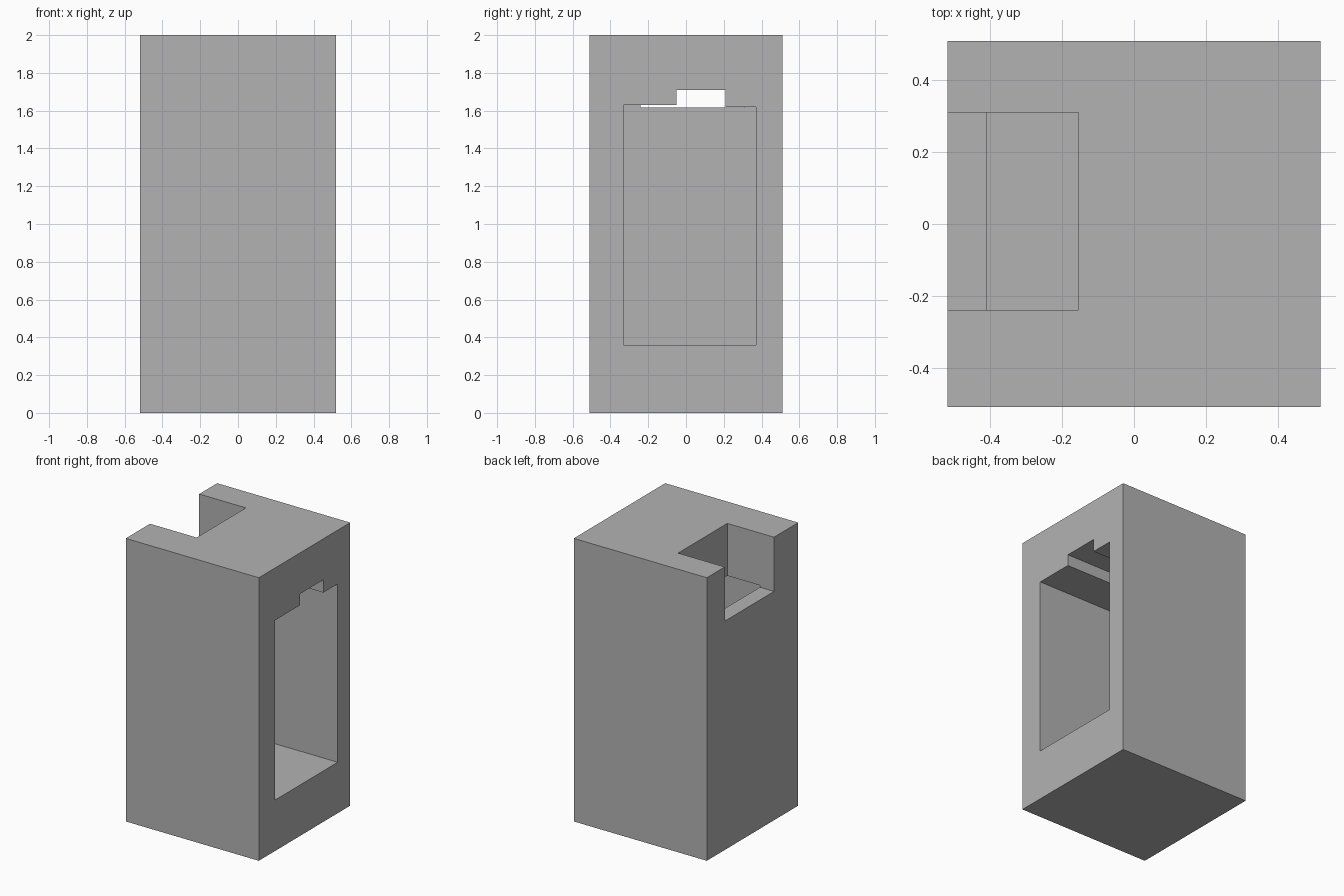
import bpy

# Remove the default cube
cube = bpy.data.objects.get("Cube")
if cube:
    bpy.data.objects.remove(cube, do_unlink=True)

# Plain grey material
grey = bpy.data.materials.new("plain_grey")
grey.use_nodes = True
colour = (0.45, 0.45, 0.45, 1)
grey.diffuse_color = colour
grey.node_tree.nodes["Principled BSDF"].inputs["Base Color"].default_value = colour


def block(name, x, y, z):
    """Box spanning the given (low, high) ranges."""
    bpy.ops.mesh.primitive_cube_add(size=1)
    ob = bpy.context.object
    ob.name = name
    ob.location = [(a + b) / 2 for a, b in (x, y, z)]
    ob.scale = [b - a for a, b in (x, y, z)]
    bpy.ops.object.transform_apply(location=True, scale=True)
    ob.data.materials.append(grey)
    return ob


def prism(name, profile, x0, x1):
    """Extrude a (y, z) outline along x."""
    n = len(profile)
    verts = [(x, y, z) for x in (x0, x1) for y, z in profile]
    faces = [list(range(n))[::-1], list(range(n, 2 * n))]
    faces += [(i, (i + 1) % n, n + (i + 1) % n, n + i) for i in range(n)]
    mesh = bpy.data.meshes.new(name)
    mesh.from_pydata(verts, [], faces)
    mesh.materials.append(grey)
    ob = bpy.data.objects.new(name, mesh)
    bpy.context.collection.objects.link(ob)
    return ob


# Solid body
body = block("body", (-0.52, 0.52), (-0.51, 0.51), (0, 2))

# Tall side pocket with a stepped ceiling
pocket = prism("pocket_cutter", [
    (-0.33, 0.36), (0.37, 0.36), (0.37, 1.62), (0.21, 1.62),
    (0.21, 1.71), (-0.05, 1.71), (-0.05, 1.63), (-0.33, 1.63)], -0.41, 0.7)

# Open notch in the upper opposite side, breaking into the pocket
notch = block("notch_cutter", (-0.7, -0.155), (-0.24, 0.31), (1.617, 2.2))

for cutter in (pocket, notch):
    cut = body.modifiers.new(cutter.name, "BOOLEAN")
    cut.operation = "DIFFERENCE"
    cut.solver = "EXACT"
    cut.object = cutter
    bpy.context.view_layer.objects.active = body
    bpy.ops.object.modifier_apply(modifier=cut.name)
    bpy.data.objects.remove(cutter, do_unlink=True)
